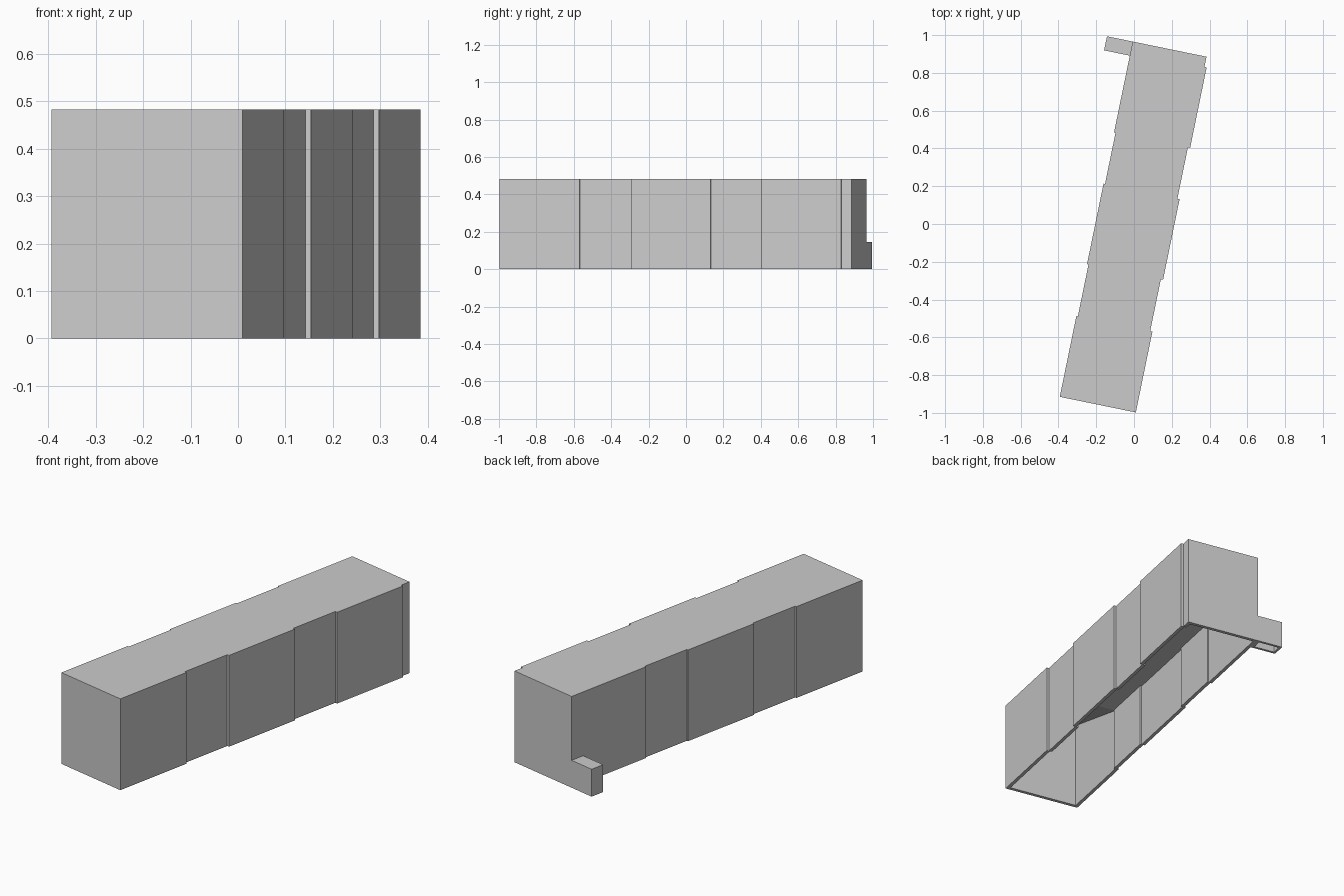
import bpy, bmesh
from mathutils import Matrix, Vector
from math import radians

cube = bpy.data.objects.get("Cube")
if cube:
    bpy.data.objects.remove(cube)

grey = bpy.data.materials.new("plain grey")
grey.use_nodes = True
colour = (0.6, 0.6, 0.6, 1)
grey.diffuse_color = colour
grey.node_tree.nodes["Principled BSDF"].inputs["Base Color"].default_value = colour

# Local y runs along the block, local x across it; origin is the front right corner
PLACE = Matrix.Translation((-0.393, -0.915, 0)) @ Matrix.Rotation(radians(-11.6), 4, "Z")


def hollow_block(name, stations, height, wall):
    """Loft an open-bottomed shell through (y, x0, x1, ceiling height) stations."""
    bm = bmesh.new()
    first, last = stations[0][0], stations[-1][0]
    rings = []
    for y, x0, x1, ceiling in stations:
        yi = min(max(y, first + wall), last - wall)
        a, b = x0 + wall, x1 - wall
        points = [(x0, y, 0), (x0, y, height), (x1, y, height), (x1, y, 0),
                  (b, yi, 0), (b, yi, ceiling), (a, yi, ceiling), (a, yi, 0)]
        rings.append([bm.verts.new(p) for p in points])
    for r, s in zip(rings, rings[1:]):
        for i in range(8):
            j = (i + 1) % 8
            bm.faces.new((r[i], r[j], s[j], s[i]))
    # End walls, outside and inside, and their bottom rims
    for r in (rings[0], rings[-1]):
        bm.faces.new(r[:4])
        bm.faces.new(r[4:])
        bm.faces.new((r[0], r[3], r[4], r[7]))
    bmesh.ops.recalc_face_normals(bm, faces=bm.faces)
    slivers = [f for f in bm.faces if f.calc_area() < 1e-7]
    bmesh.ops.delete(bm, geom=slivers, context="FACES_ONLY")
    bm.transform(PLACE)
    mesh = bpy.data.meshes.new(name)
    bm.to_mesh(mesh)
    bm.free()
    mesh.materials.append(grey)
    obj = bpy.data.objects.new(name, mesh)
    bpy.context.collection.objects.link(obj)
    return obj


# Main block: wide bays alternate with shallow recessed bays
LENGTH, WIDTH, HEIGHT = 1.92, 0.411, 0.483
WALL = 0.018
breaks = [0, 0.437, 0.717, 1.152, 1.43, 1.865, LENGTH]
stations = []
for n, (start, end) in enumerate(zip(breaks, breaks[1:])):
    recessed = n % 2 == 1
    x0 = 0.008 if recessed and end < LENGTH else 0
    x1 = WIDTH - (0.012 if recessed else 0)
    for y in (start, end):
        # The ceiling sags over the middle bays
        middle = breaks[1] <= y <= breaks[4]
        stations.append((y, x0, x1, 0.34 if middle else HEIGHT - WALL))
hollow_block("building_block", stations, HEIGHT, WALL)

# Low annex at the back right corner
annex = [(y, -0.139, 0, 0.13) for y in (LENGTH - 0.076, LENGTH)]
hollow_block("corner_annex", annex, 0.145, 0.013)
